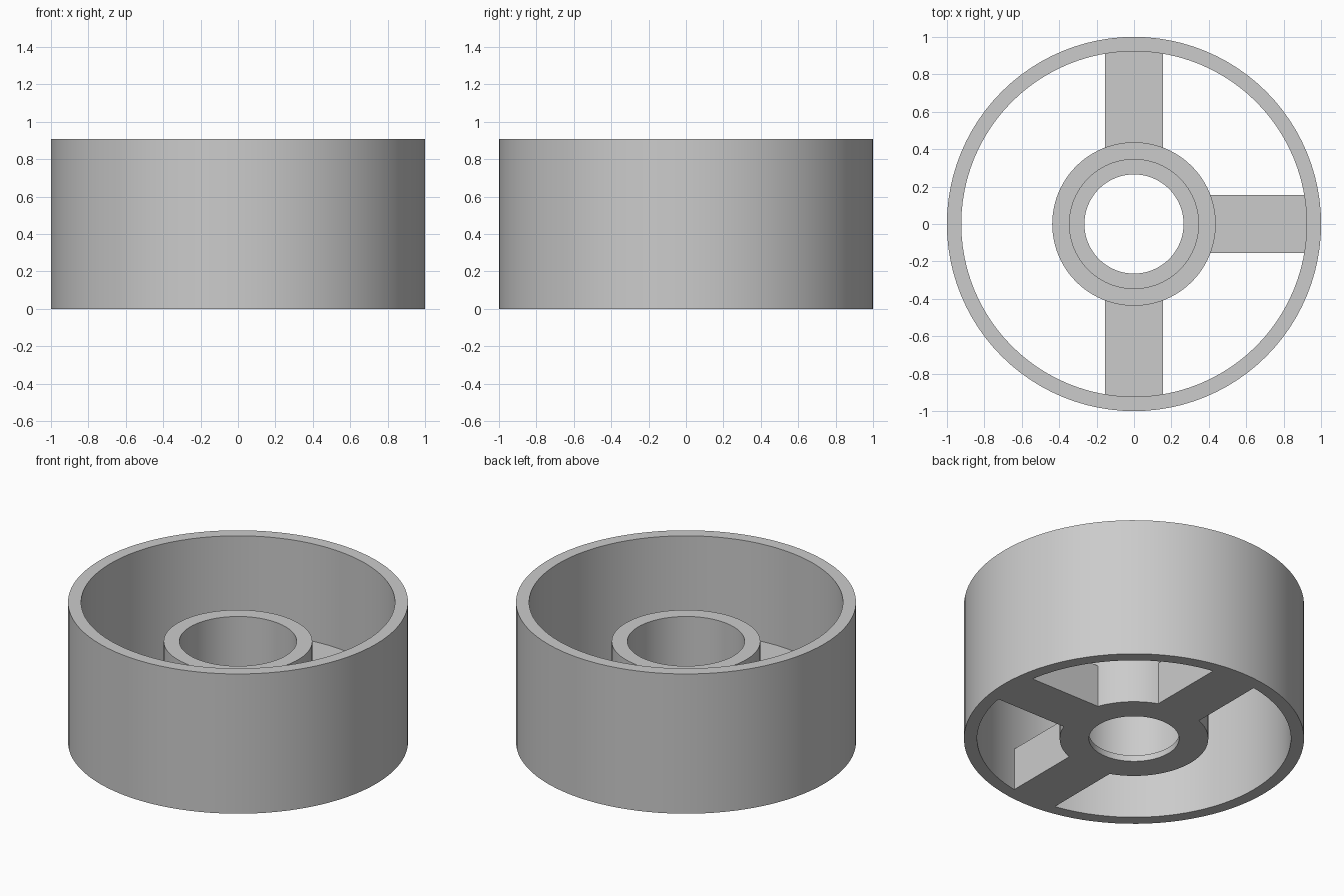
import bpy
import bmesh
from math import asin, cos, sin, pi, radians

SEGMENTS = 96
RING_OUTER, RING_INNER, RING_TOP = 1.0, 0.923, 0.907
HUB_OUTER, HUB_TOP = 0.437, 0.653
BORE, COUNTERBORE, LIP = 0.265, 0.345, 0.04
SPOKE_HALF, SPOKE_TOP = 0.156, 0.275

cube = bpy.data.objects.get("Cube")
if cube:
    bpy.data.objects.remove(cube, do_unlink=True)

grey = bpy.data.materials.new("plain_grey")
grey.use_nodes = True
colour = (0.6, 0.6, 0.6, 1)
grey.diffuse_color = colour
grey.node_tree.nodes["Principled BSDF"].inputs["Base Color"].default_value = colour


def finish(name, bm):
    """Turn a bmesh into a named, shaded object."""
    bmesh.ops.recalc_face_normals(bm, faces=bm.faces)
    mesh = bpy.data.meshes.new(name)
    bm.to_mesh(mesh)
    bm.free()
    mesh.materials.append(grey)
    obj = bpy.data.objects.new(name, mesh)
    bpy.context.collection.objects.link(obj)
    bpy.ops.object.select_all(action="DESELECT")
    obj.select_set(True)
    bpy.context.view_layer.objects.active = obj
    bpy.ops.object.shade_smooth_by_angle(angle=radians(30))
    return obj


def lathe(name, profile):
    """Revolve a closed (radius, height) profile around z."""
    bm = bmesh.new()
    rings = []
    for i in range(SEGMENTS):
        a = 2 * pi * i / SEGMENTS
        rings.append([bm.verts.new((r * cos(a), r * sin(a), z)) for r, z in profile])
    for i, ring in enumerate(rings):
        following = rings[(i + 1) % SEGMENTS]
        for j in range(len(profile)):
            k = (j + 1) % len(profile)
            bm.faces.new((ring[j], following[j], following[k], ring[k]))
    return finish(name, bm)


def arc(radius, turn, steps=8):
    """Points across one curved end of a spoke."""
    half = asin(SPOKE_HALF / radius)
    angles = [turn - half + 2 * half * i / steps for i in range(steps + 1)]
    return [(radius * cos(a), radius * sin(a), 0) for a in angles]


def spoke(name, turn):
    """Flat bar whose ends follow the hub and the ring."""
    bm = bmesh.new()
    outline = arc(RING_INNER + 0.001, turn) + arc(HUB_OUTER - 0.001, turn)[::-1]
    base = bm.faces.new([bm.verts.new(p) for p in outline])
    result = bmesh.ops.extrude_face_region(bm, geom=[base], use_keep_orig=True)
    top = [v for v in result["geom"] if isinstance(v, bmesh.types.BMVert)]
    bmesh.ops.translate(bm, verts=top, vec=(0, 0, SPOKE_TOP))
    return finish(name, bm)


# Outer ring
lathe("outer_ring", [(RING_OUTER, 0), (RING_OUTER, RING_TOP),
                     (RING_INNER, RING_TOP), (RING_INNER, 0)])

# Hub with a stepped bore and a thin lip at the bottom
lathe("hub", [(HUB_OUTER, 0), (HUB_OUTER, HUB_TOP), (COUNTERBORE, HUB_TOP),
              (COUNTERBORE, LIP), (BORE, LIP), (BORE, 0)])

# Three spokes; the right-hand one has no partner opposite
for name, turn in (("side_spoke", 0), ("back_spoke", pi / 2), ("front_spoke", -pi / 2)):
    spoke(name, turn)
